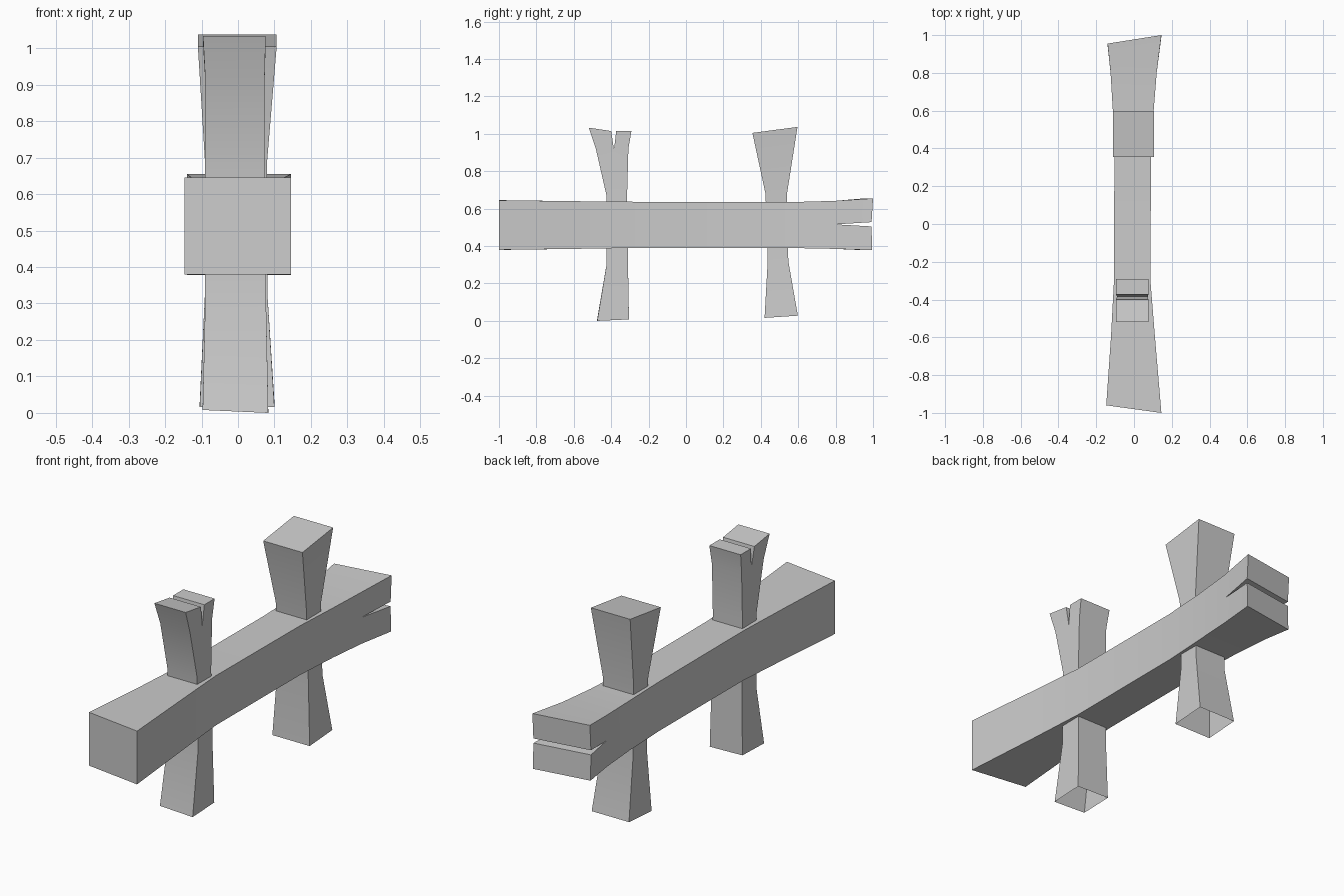
import bpy, bmesh
from collections import Counter

if "Cube" in bpy.data.objects:
    bpy.data.objects.remove(bpy.data.objects["Cube"])


def make_part(name, pts, sides, open_edges=()):
    """Side profile in y,z with its own left/right x per point, bridged across x.
    Point: (y, z, x_left, x_right, dy_left, dz_left)."""
    bm = bmesh.new()
    left, right = [], []
    for p in pts:
        y, z, xl, xr, dy, dz = (tuple(p) + (0, 0))[:6]
        left.append(bm.verts.new((xl, y + dy, z + dz)))
        right.append(bm.verts.new((xr, y, z)))
    count = Counter()
    for f in sides:
        bm.faces.new([left[i] for i in f])
        bm.faces.new([right[i] for i in reversed(f)])
        count.update(frozenset(e) for e in zip(f, f[1:] + f[:1]))
    # Outline edges become the strips between the two sides
    skip = {frozenset(e) for e in open_edges}
    for e, n in count.items():
        if n == 1 and e not in skip:
            a, b = sorted(e)
            bm.faces.new((left[a], left[b], right[b], right[a]))
    bmesh.ops.recalc_face_normals(bm, faces=bm.faces)
    me = bpy.data.meshes.new(name)
    bm.to_mesh(me)
    bm.free()
    ob = bpy.data.objects.new(name, me)
    bpy.context.collection.objects.link(ob)
    bpy.context.view_layer.objects.active = ob
    ob.select_set(True)
    bpy.ops.object.shade_smooth_by_angle(angle=0.4)
    ob.select_set(False)


def ladder(n):
    """Quads between successive pairs of profile points."""
    return [[2 * i, 2 * i + 1, 2 * i + 3, 2 * i + 2] for i in range(n - 1)]


# Rail: stations of (y, z low, z high, x left, x right, slant), split at the back
stations = [(-1.0, 0.38, 0.645, -0.147, 0.145, 0.04),
            (-0.6, 0.385, 0.64, -0.122, 0.111, 0.0),
            (-0.3, 0.39, 0.637, -0.106, 0.087, 0.0),
            (0.36, 0.39, 0.635, -0.104, 0.09, 0.0),
            (0.6, 0.389, 0.636, -0.112, 0.104, 0.0),
            (0.8, 0.385, 0.642, -0.124, 0.12, 0.0)]
rail = []
for y, lo, hi, xl, xr, dy in stations:
    rail += [(y, lo, xl, xr, dy), (y, hi, xl, xr, dy)]
end = (-0.14, 0.145, -0.045)
rail += [(0.8, 0.516, -0.124, 0.12),                                    # 12 split root
         (0.995, 0.378, *end), (0.992, 0.505, *end),                    # 13, 14 lower
         (0.992, 0.528, *end), (1.0, 0.655, *end)]                      # 15, 16 upper
faces = ladder(6)
faces[-1] = [8, 9, 11, 12, 10]
make_part("rail", rail, faces + [[10, 12, 14, 13], [12, 11, 16, 15]])

# Front post: open underneath, split at the top
front = [(-0.475, 0.0, -0.097, 0.083, 0, 0.008), (-0.305, 0.008, -0.097, 0.083, 0, 0.005),
         (-0.425, 0.3, -0.09, 0.077), (-0.31, 0.3, -0.09, 0.077),
         (-0.425, 0.67, -0.09, 0.073), (-0.315, 0.67, -0.09, 0.073),
         (-0.482, 0.92, -0.09, 0.073), (-0.308, 0.92, -0.09, 0.073),
         (-0.385, 0.915, -0.09, 0.073),                                 # 8 split root
         (-0.52, 1.033, -0.096, 0.076), (-0.4, 1.015, -0.096, 0.076),
         (-0.373, 1.015, -0.096, 0.076), (-0.292, 1.015, -0.096, 0.076)]
faces = ladder(4)
faces[-1] = [4, 6, 8, 7, 5]
make_part("front_post", front, faces + [[6, 9, 10, 8], [8, 11, 12, 7]], [(0, 1)])

# Back post: open underneath, slanted top
back = [(0.42, 0.016, -0.105, 0.1), (0.598, 0.028, -0.105, 0.1),
        (0.437, 0.32, -0.091, 0.081), (0.547, 0.32, -0.091, 0.081),
        (0.425, 0.68, -0.09, 0.079), (0.54, 0.68, -0.09, 0.079),
        (0.355, 1.005, -0.11, 0.106), (0.596, 1.037, -0.11, 0.106)]
make_part("back_post", back, ladder(4), [(0, 1)])
